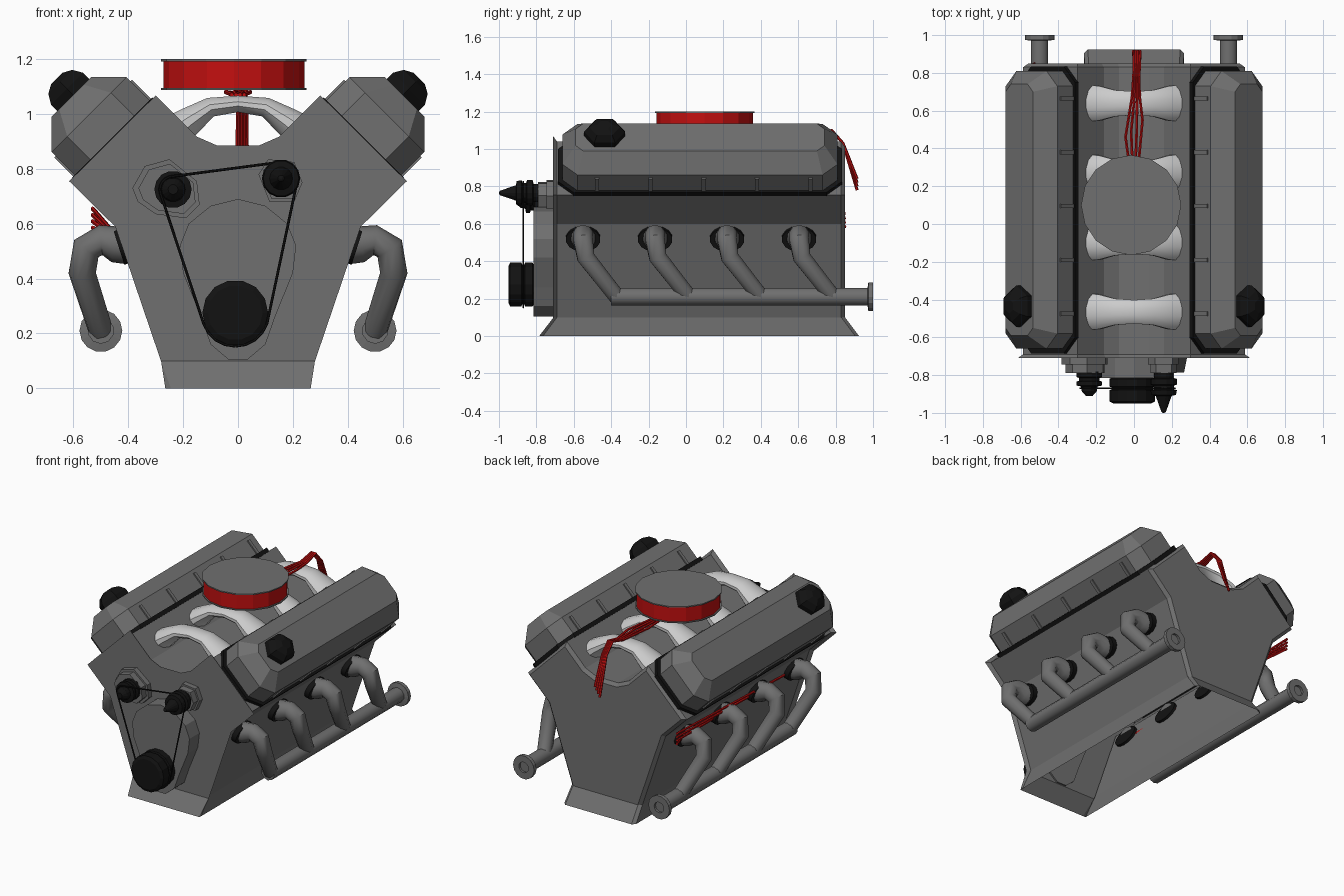
import bpy, bmesh, math
from mathutils import Vector, geometry

if "Cube" in bpy.data.objects:
    bpy.data.objects.remove(bpy.data.objects["Cube"])


def material(name, rgb):
    m = bpy.data.materials.new(name)
    m.use_nodes = True
    m.diffuse_color = (*rgb, 1)
    m.node_tree.nodes["Principled BSDF"].inputs["Base Color"].default_value = (*rgb, 1)
    return m


GREY = material("cast grey", (0.16, 0.16, 0.16))
BLACK = material("rubber black", (0.006, 0.006, 0.006))
RED = material("bright red", (0.55, 0.005, 0.005))
SILVER = material("light silver", (0.6, 0.6, 0.6))


def finish(name, bm, mat, smooth=False):
    bmesh.ops.recalc_face_normals(bm, faces=bm.faces)
    mesh = bpy.data.meshes.new(name)
    bm.to_mesh(mesh)
    bm.free()
    mesh.materials.append(mat)
    ob = bpy.data.objects.new(name, mesh)
    bpy.context.collection.objects.link(ob)
    if smooth:
        bpy.ops.object.select_all(action="DESELECT")
        ob.select_set(True)
        bpy.context.view_layer.objects.active = ob
        bpy.ops.object.shade_smooth_by_angle(angle=math.radians(40))
    return ob


def add_loft(bm, rings):
    """Skin a list of equal point rings and cap both ends."""
    rows = [[bm.verts.new(p) for p in ring] for ring in rings]
    n = len(rows[0])
    for a, b in zip(rows, rows[1:]):
        for i in range(n):
            j = (i + 1) % n
            bm.faces.new((a[i], a[j], b[j], b[i]))
    bm.faces.new(rows[0])
    bm.faces.new(rows[-1])


def loft(name, rings, mat, smooth=False):
    bm = bmesh.new()
    add_loft(bm, rings)
    return finish(name, bm, mat, smooth)


def prism(name, profile, y0, y1, mat):
    return loft(name, [[(x, y, z) for x, z in profile] for y in (y0, y1)], mat)


def circle(n, rx, ry, phase=0.0):
    return [(rx * math.cos(math.tau * (i + phase) / n), ry * math.sin(math.tau * (i + phase) / n))
            for i in range(n)]


def lathe_y(name, x, z, steps, mat, n=14):
    """Turned part along y; steps are (y, radius)."""
    return loft(name, [[(x + a, y, z + b) for a, b in circle(n, r, r)] for y, r in steps], mat)


def sweep(name, path, radii, mat, n=8, side=(0, 1, 0), smooth=True):
    """Sweep an ellipse; radii are (along side, across side) per point."""
    pts = [Vector(p) for p in path]
    side, rings = Vector(side), []
    for i, p in enumerate(pts):
        t = Vector()
        if i > 0:
            t += (p - pts[i - 1]).normalized()
        if i < len(pts) - 1:
            t += (pts[i + 1] - p).normalized()
        t.normalize()
        side = (side - t * side.dot(t)).normalized()
        up = t.cross(side)
        rings.append([p + side * a + up * b for a, b in circle(n, *radii[i], 0.5)])
    return loft(name, rings, mat, smooth)


def tube(name, path, r, mat, n=8, side=(0, 1, 0)):
    return sweep(name, path, [(r, r)] * len(path), mat, n, side)


# Engine block: V-shaped shell, open below, with flared skirt at both ends
half = [(0.265, 0), (0.26, 0.1), (0.43, 0.6), (0.587, 0.755), (0.3, 1.04), (0.16, 0.9), (0.08, 0.865)]
outline = half + [(-x, z) for x, z in reversed(half)]
FRONT, BACK = -0.71, 0.85
bm = bmesh.new()
add_loft(bm, [[(x, y, z) for x, z in outline] for y in (FRONT, BACK)])
bmesh.ops.delete(bm, geom=[f for f in bm.faces if f.calc_center_median().z < 0.01], context="FACES")
rim = [e for e in bm.edges if abs(e.verts[0].co.y - e.verts[1].co.y) < 0.001
       and max(v.co.z for v in e.verts) > 0.01]
bmesh.ops.bevel(bm, geom=rim, offset=0.02, segments=1, affect="EDGES")
bmesh.ops.bisect_plane(bm, geom=bm.verts[:] + bm.edges[:] + bm.faces[:], dist=0.0001,
                       plane_co=(0, 0, 0.1), plane_no=(0, 0, 1))
for v in bm.verts:
    if v.co.z < 0.01:
        v.co.y += math.copysign(0.075, v.co.y)
finish("engine_block", bm, GREY)


def head(s, u, y, h):
    """Point on a tilted cylinder head: u across, h above its face."""
    k = math.sqrt(0.5)
    return Vector((s * (0.443 + k * (u + h)), y, 0.898 + k * (h - u)))


def octagon(s, hu, y0, y1, c, h):
    pts = [(-hu, y0 + c), (c - hu, y0), (hu - c, y0), (hu, y0 + c),
           (hu, y1 - c), (hu - c, y1), (c - hu, y1), (-hu, y1 - c)]
    return [head(s, u, y, h) for u, y in pts]


PORTS = [-0.55 + 0.385 * i for i in range(4)]
for s, tag in ((1, "left"), (-1, "right")):
    # Valve cover with gasket, ribs and oil cap
    loft(tag + "_gasket", [octagon(s, 0.207, -0.685, 0.835, 0.085, h) for h in (-0.005, 0.022)], BLACK)
    loft(tag + "_valve_cover", [octagon(s, 0.193, -0.66, 0.81, 0.08, 0.01),
                                octagon(s, 0.193, -0.66, 0.81, 0.08, 0.141),
                                octagon(s, 0.103, -0.59, 0.74, 0.04, 0.233)], GREY)
    bm = bmesh.new()
    for i in range(5):
        y = -0.475 + 0.285 * i
        for e in (-1, 1):
            add_loft(bm, [[head(s, e * u, y + d, h) for u, d in
                           ((0.18, -0.011), (0.201, -0.011), (0.201, 0.011), (0.18, 0.011))]
                          for h in (0.02, 0.12)])
    finish(tag + "_cover_ribs", bm, GREY)
    loft(tag + "_oil_cap", [[head(s, b - 0.01, a - 0.435, h) for a, b in circle(6, 0.11 * k, 0.095 * k)]
                            for h, k in ((0.22, 1), (0.265, 1), (0.3, 0.75), (0.318, 0.35))], BLACK)

    # Exhaust: port flanges, bent runners, collector and outlet flange
    for i, y in enumerate(PORTS):
        sweep(f"{tag}_port_flange_{i}", [(s * 0.388, y, 0.53), (s * 0.435, y, 0.515)],
              [(0.093, 0.068)] * 2, BLACK, 14)
        path = [(0.4, 0, 0.522), (0.45, 0, 0.525), (0.5, 0, 0.54), (0.553, 0, 0.51),
                (0.568, 0.015, 0.42), (0.5, 0.18, 0.21)]
        sweep(f"{tag}_exhaust_runner_{i}", [(s * a, y + b, c) for a, b, c in path],
              [(r, r) for r in (0.07, 0.066, 0.055, 0.054, 0.05, 0.045)], GREY, 10)
    tube(tag + "_exhaust_collector", [(s * 0.5, -0.4, 0.21), (s * 0.5, 0.98, 0.21)], 0.048, GREY, 10, (1, 0, 0))
    lathe_y(tag + "_exhaust_outlet", s * 0.5, 0.21,
            [(0.97, 0.045), (0.975, 0.078), (1.0, 0.078), (1.0, 0.035), (0.985, 0.035)], GREY)

# Intake runners arching over the valley
arch = [(0.24, 0.925, 0.1, 0.07), (0.18, 0.972, 0.095, 0.055), (0.1, 1.025, 0.072, 0.037)]
arch = [(-x, z, a, b) for x, z, a, b in arch] + [(0, 1.037, 0.065, 0.031)] + arch[::-1]
for i in range(4):
    y = -0.465 + 0.368 * i
    sweep(f"intake_runner_{i}", [(x, y, z) for x, z, a, b in arch],
          [(a, b) for x, z, a, b in arch], SILVER, 12)


# Round air filter between two plates
def disc(name, r, z0, z1, mat):
    loft(name, [[(a - 0.015, b + 0.1, z) for a, b in circle(16, r, r)] for z in (z0, z1)], mat)


disc("air_filter_base", 0.265, 1.088, 1.095, GREY)
disc("air_filter_element", 0.257, 1.095, 1.192, RED)
disc("air_filter_lid", 0.265, 1.192, 1.2, GREY)

# Ignition leads: a bundle over the back, and one lead to each right port
for i in range(4):
    k = i - 1.5
    tube(f"rear_lead_{i}", [(0.015 * k, 0.3, 1.07), (0.03 * k, 0.46 + 0.03 * i, 1.08),
                            (0.01 + 0.013 * k, 0.68, 1.075), (0.012 + 0.01 * k, 0.78, 1.1),
                            (0.015 + 0.01 * k, 0.84, 1.03), (0.015 + 0.012 * k, 0.915, 0.78 + 0.02 * i)],
         0.008, RED, 6, (1, 0, 0))
    tube(f"side_lead_{i}", [(-0.53, 0.853, 0.655 - 0.023 * i), (-0.395, PORTS[i], 0.5)],
         0.008, RED, 6, (1, 0, 0))

# Timing cover and accessory mounts on the front
side = [(0.035, 0.105), (0.1, 0.16), (0.135, 0.26), (0.2, 0.42), (0.212, 0.52), (0.18, 0.6), (0.1, 0.665)]
prism("timing_cover", side + [(0, 0.69)] + [(-x, z) for x, z in reversed(side)], -0.815, -0.7, GREY)


def mount(name, cx, cz, pts):
    for part, k, y in (("base", 1, -0.745), ("face", 0.85, -0.79)):
        prism(f"{name}_{part}", [(cx + k * (x - cx), cz + k * (z - cz)) for x, z in pts], y, -0.7, GREY)


mount("water_pump_mount", -0.24, 0.725, [(-0.385, 0.73), (-0.34, 0.81), (-0.25, 0.835), (-0.15, 0.755),
                                         (-0.14, 0.67), (-0.19, 0.62), (-0.3, 0.635), (-0.365, 0.68)])
mount("alternator_mount", 0.16, 0.755, [(0.075, 0.78), (0.11, 0.835), (0.205, 0.825), (0.235, 0.75),
                                        (0.205, 0.68), (0.115, 0.68)])

# Pulleys and drive belt
lathe_y("crank_pulley", -0.01, 0.275, [(-0.81, 0.1), (-0.82, 0.12), (-0.86, 0.12), (-0.864, 0.11),
                                       (-0.876, 0.11), (-0.88, 0.12), (-0.94, 0.12), (-0.95, 0.1)], BLACK)
lathe_y("water_pump_pulley", -0.237, 0.725, [(-0.78, 0.068), (-0.81, 0.068), (-0.815, 0.055), (-0.83, 0.055),
                                             (-0.835, 0.068), (-0.855, 0.068), (-0.86, 0.045),
                                             (-0.885, 0.04), (-0.91, 0.018)], BLACK)
lathe_y("alternator_pulley", 0.157, 0.765, [(-0.78, 0.05), (-0.815, 0.05), (-0.82, 0.07), (-0.85, 0.07),
                                            (-0.855, 0.055), (-0.875, 0.055), (-0.88, 0.07), (-0.905, 0.065),
                                            (-0.91, 0.042), (-0.995, 0.012), (-1.0, 0.004)], BLACK)
samples = [Vector((x + a, z + b)) for x, z, r in ((-0.01, 0.275, 0.122), (-0.237, 0.725, 0.048), (0.157, 0.765, 0.06))
           for a, b in circle(20, r, r)]
loop = [samples[i] for i in geometry.convex_hull_2d(samples)]
tube("drive_belt", [(p.x, -0.87, p.y) for p in loop + loop[:1]], 0.005, BLACK, 6)
